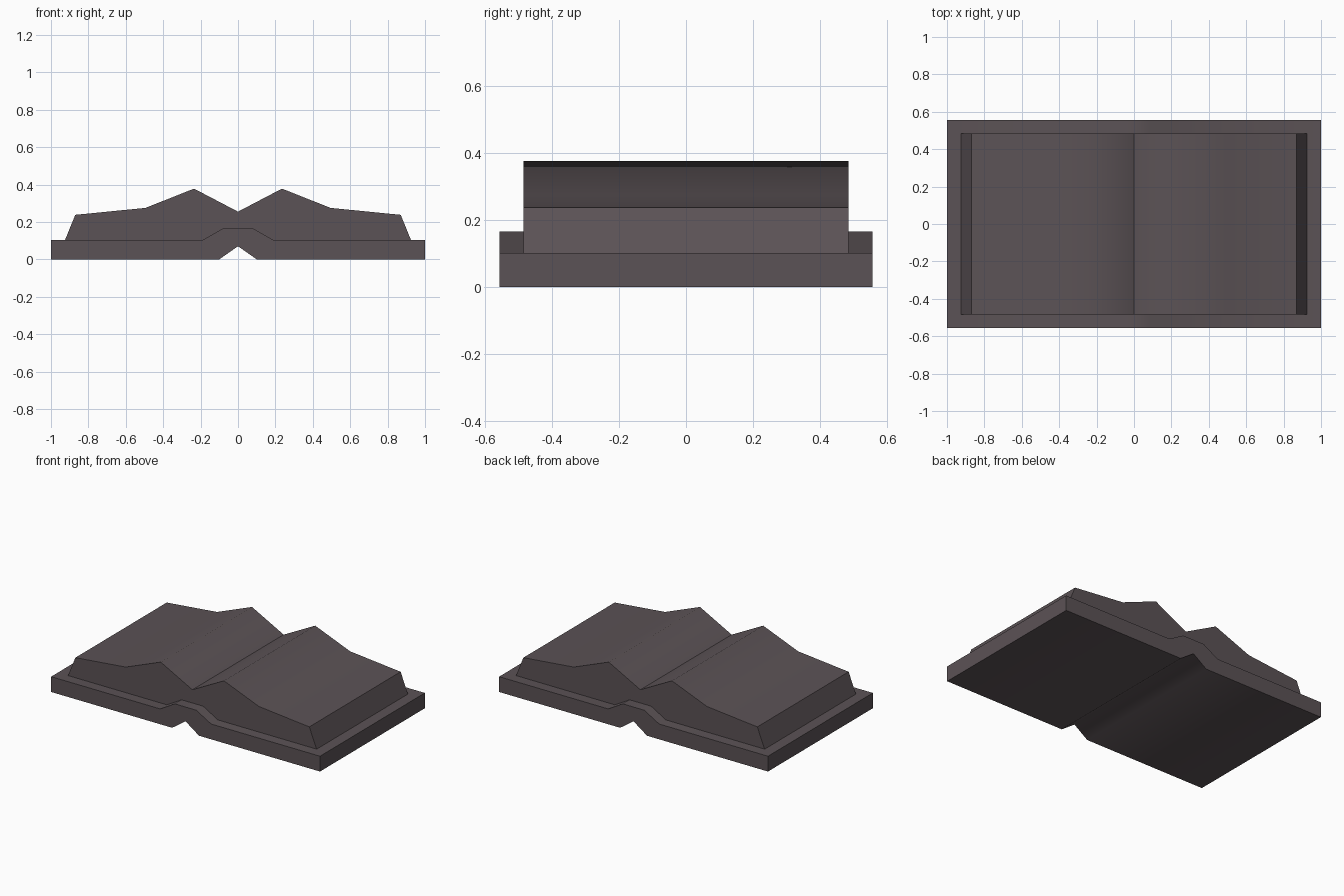
import bpy, bmesh, math

if "Cube" in bpy.data.objects:
    bpy.data.objects.remove(bpy.data.objects["Cube"])


def material(name, rgb):
    m = bpy.data.materials.new(name)
    m.diffuse_color = (*rgb, 1)
    m.use_nodes = True
    m.node_tree.nodes["Principled BSDF"].inputs["Base Color"].default_value = m.diffuse_color
    return m


def mirrored(half):
    """Complete a right-half polyline (listed from x=0 outward) to the left."""
    return [(-x, z) for x, z in reversed(half) if x > 0] + half


def extrude_profile(name, upper, lower, depth, mat, angle):
    """Extrude the area between two left-to-right polylines along y."""
    outline = lower + upper[::-1]
    bm = bmesh.new()
    face = bm.faces.new([bm.verts.new((x, -depth, z)) for x, z in outline])
    out = bmesh.ops.extrude_face_region(bm, geom=[face])
    moved = [v for v in out["geom"] if isinstance(v, bmesh.types.BMVert)]
    bmesh.ops.translate(bm, verts=moved, vec=(0, 2 * depth, 0))
    bmesh.ops.recalc_face_normals(bm, faces=bm.faces)
    mesh = bpy.data.meshes.new(name)
    bm.to_mesh(mesh)
    bm.free()
    mesh.materials.append(mat)
    obj = bpy.data.objects.new(name, mesh)
    bpy.context.collection.objects.link(obj)
    bpy.ops.object.select_all(action='DESELECT')
    obj.select_set(True)
    bpy.context.view_layer.objects.active = obj
    bpy.ops.object.shade_smooth_by_angle(angle=math.radians(angle))
    return obj


leather = material("dark_mauve_grey", (0.105, 0.085, 0.092))

# Cover boards with the raised spine
spine = [(0.08, 0.166), (0.19, 0.103)]
cover_top = mirrored(spine + [(1, 0.103)])
cover_bottom = mirrored([(0, 0), (0.1, 0), (1, 0)])
cover_bottom = mirrored([(0, 0.07), (0.1, 0), (1, 0)])
extrude_profile("cover", cover_top, cover_bottom, 0.557, leather, 75)

# Open page block with its centre gutter
pages_top = mirrored([(0, 0.255), (0.235, 0.378), (0.495, 0.275), (0.87, 0.238)])
pages_bottom = mirrored(spine + [(0.925, 0.103)])
extrude_profile("pages", pages_top, pages_bottom, 0.485, leather, 52)
